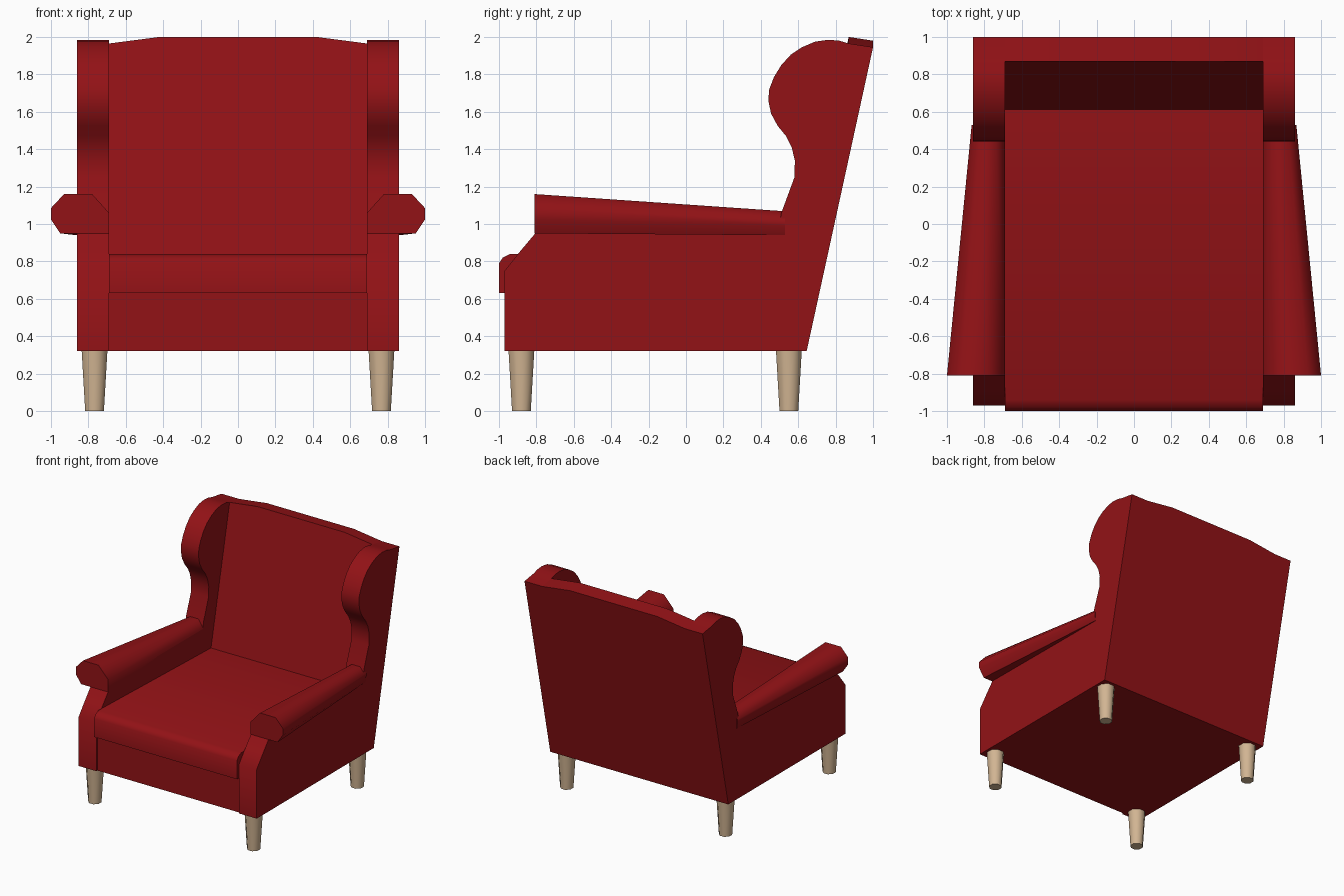
import bpy, bmesh, math

if "Cube" in bpy.data.objects:
    bpy.data.objects.remove(bpy.data.objects["Cube"])


def material(name, rgb):
    m = bpy.data.materials.new(name)
    m.diffuse_color = (*rgb, 1)
    m.use_nodes = True
    m.node_tree.nodes["Principled BSDF"].inputs["Base Color"].default_value = m.diffuse_color
    return m


RED = material("red upholstery", (0.29, 0.006, 0.008))
WOOD = material("pale wood", (0.64, 0.46, 0.29))


def loft(name, a, b, mat, angle=40):
    """Closed solid between two matching outlines."""
    bm = bmesh.new()
    va = [bm.verts.new(p) for p in a]
    vb = [bm.verts.new(p) for p in b]
    n = len(a)
    for i in range(n):
        j = (i + 1) % n
        bm.faces.new((va[i], va[j], vb[j], vb[i]))
    bm.faces.new(va[::-1])
    bm.faces.new(vb)
    bmesh.ops.recalc_face_normals(bm, faces=bm.faces)
    me = bpy.data.meshes.new(name)
    bm.to_mesh(me)
    bm.free()
    me.materials.append(mat)
    ob = bpy.data.objects.new(name, me)
    bpy.context.collection.objects.link(ob)
    bpy.ops.object.select_all(action='DESELECT')
    ob.select_set(True)
    bpy.context.view_layer.objects.active = ob
    bpy.ops.object.shade_smooth_by_angle(angle=math.radians(angle))
    return ob


def across(profile, x):
    return [(x, y, z) for y, z in profile]


# Side panel with wing, outline in y, z
WING = [(-0.97, 0.32), (0.645, 0.32), (1.0, 1.945), (0.87, 1.965),
        (0.82, 1.98), (0.76, 1.985), (0.69, 1.975), (0.62, 1.945),
        (0.56, 1.905), (0.51, 1.85), (0.47, 1.785), (0.445, 1.72),
        (0.44, 1.66), (0.455, 1.59), (0.49, 1.525), (0.535, 1.47),
        (0.565, 1.41), (0.582, 1.34), (0.58, 1.25), (0.51, 1.06),
        (0.50, 1.0), (-0.77, 1.0), (-0.81, 0.945), (-0.89, 0.85),
        (-0.97, 0.75)]

# Arm cross-sections in x, z: flared front end and narrow rear end
ARM_FRONT = [(0.69, 0.95), (0.69, 1.06), (0.78, 1.16), (0.93, 1.16),
             (1.0, 1.085), (1.0, 1.025), (0.95, 0.95)]
ARM_REAR = [(0.69, 0.94), (0.69, 1.01), (0.74, 1.068), (0.82, 1.068),
            (0.868, 1.02), (0.868, 0.99), (0.862, 0.94)]

for s, side in ((-1, "left"), (1, "right")):
    loft("wing_panel_" + side, across(WING, s * 0.69), across(WING, s * 0.86), RED)
    loft("armrest_" + side,
         [(s * x, -0.81, z) for x, z in ARM_FRONT],
         [(s * x, 0.53, z) for x, z in ARM_REAR], RED, 60)
    # Tapered eight-sided legs
    for y, end in ((-0.88, "front"), (0.55, "rear")):
        def ring(r, z):
            r /= math.cos(math.pi / 8)
            return [(s * 0.767 + r * math.cos((i + 0.5) * math.pi / 4),
                     y + r * math.sin((i + 0.5) * math.pi / 4), z) for i in range(8)]
        loft(f"{end}_leg_{side}", ring(0.05, 0), ring(0.069, 0.325), WOOD, 50)

# Seat with overhanging rounded front edge and apron below
SEAT = [(-0.955, 0.32), (-0.955, 0.63), (-1.0, 0.63), (-1.0, 0.79),
        (-0.98, 0.82), (-0.94, 0.84), (0.66, 0.79), (0.645, 0.32)]
loft("seat", across(SEAT, -0.69), across(SEAT, 0.69), RED, 50)

# Sloping backrest with a slightly raised crest
TOP = [(0.69, 1.965), (0.42, 2.0), (-0.42, 2.0), (-0.69, 1.965)]
front = [(-0.69, 0.51, 0.32), (0.69, 0.51, 0.32)] + [(x, 0.87, z) for x, z in TOP]
rear = [(-0.69, 0.645, 0.32), (0.69, 0.645, 0.32)] + [(x, 1.0, z - 0.02) for x, z in TOP]
loft("backrest", front, rear, RED, 30)
